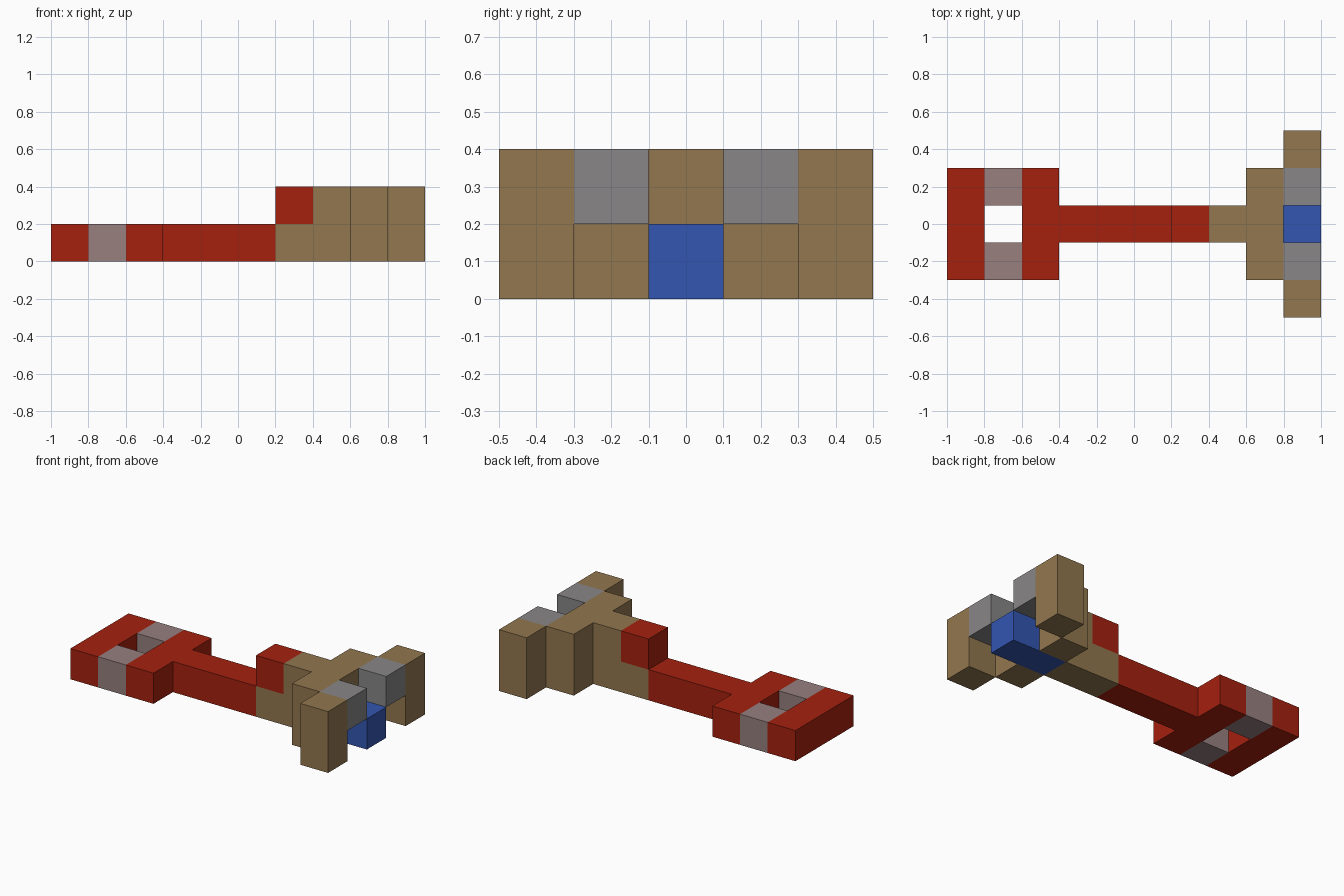
import bpy
import bmesh

cube = bpy.data.objects.get("Cube")
if cube:
    bpy.data.objects.remove(cube, do_unlink=True)

U = 0.2  # edge length of one building block


def material(name, rgb):
    mat = bpy.data.materials.new(name)
    mat.use_nodes = True
    mat.diffuse_color = (*rgb, 1)
    mat.node_tree.nodes["Principled BSDF"].inputs["Base Color"].default_value = (*rgb, 1)
    return mat


red = material("red", (0.376, 0.015, 0.0045))
brown = material("brown", (0.287, 0.184, 0.078))
grey = material("grey", (0.246, 0.239, 0.242))
blue = material("blue", (0.034, 0.093, 0.44))
rose_grey = material("rose grey", (0.309, 0.214, 0.212))


def block(name, mat, x, y, z):
    """Box spanning the given (low, high) ranges, counted in blocks."""
    bm = bmesh.new()
    bmesh.ops.create_cube(bm, size=1)
    for v in bm.verts:
        for axis, (low, high) in enumerate((x, y, z)):
            v.co[axis] = U * (high if v.co[axis] > 0 else low)
    mesh = bpy.data.meshes.new(name)
    bm.to_mesh(mesh)
    bm.free()
    mesh.materials.append(mat)
    obj = bpy.data.objects.new(name, mesh)
    bpy.context.collection.objects.link(obj)
    return obj


def block_pair(name, mat, x, y, z):
    """The same block on both sides of the centre line."""
    block("back_" + name, mat, x, y, z)
    block("front_" + name, mat, x, (-y[1], -y[0]), z)


LOW, HIGH, FULL = (0, 1), (1, 2), (0, 2)
MID, WIDE = (-0.5, 0.5), (-1.5, 1.5)

# Ring-shaped handle end with a square hole
block("ring_end_bar", red, (-5, -4), WIDE, LOW)
block_pair("ring_side", rose_grey, (-4, -3), (0.5, 1.5), LOW)
block("ring_inner_bar", red, (-3, -2), WIDE, LOW)

# Long shaft and the raised step where it meets the head
block("shaft", red, (-2, 1), MID, LOW)
block("neck_base", brown, (1, 2), MID, LOW)
block("neck_step", red, (1, 2), MID, HIGH)

# Stepped head
block("head_neck", brown, (2, 3), MID, FULL)
block("head_centre_top", brown, (3, 4), MID, HIGH)
block_pair("head_shoulder", brown, (3, 4), (0.5, 1.5), FULL)
block_pair("head_link", grey, (4, 5), (0.5, 1.5), HIGH)
block_pair("head_prong", brown, (4, 5), (1.5, 2.5), FULL)

# Blue core running out under the head
block("core", blue, (3, 5), MID, LOW)
